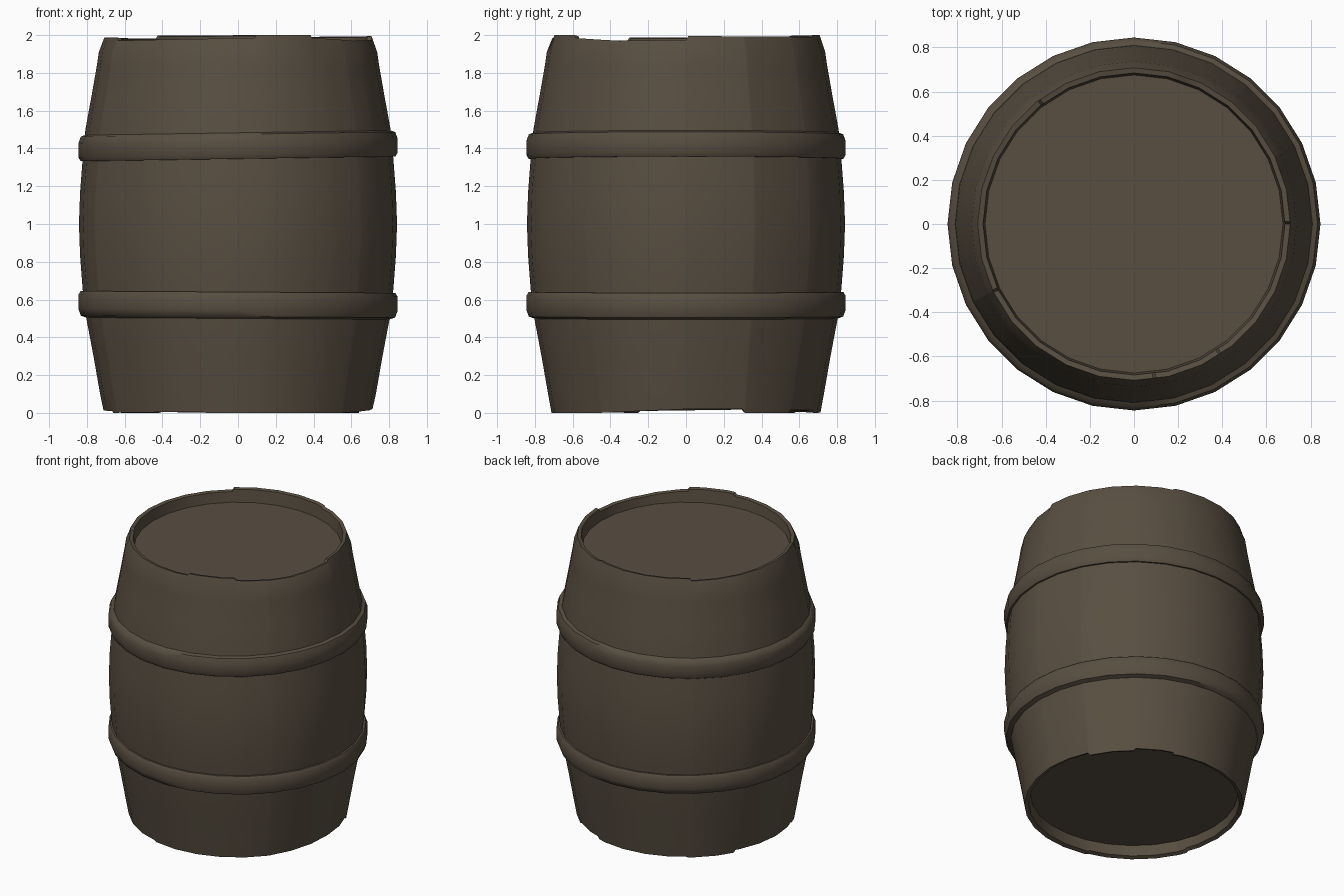
import bpy, bmesh, math

cube = bpy.data.objects.get("Cube")
if cube:
    bpy.data.objects.remove(cube)

SIDES = 28
STEP = 360 / SIDES

wood = bpy.data.materials.new("dark_brown_wood")
wood.use_nodes = True
wood.diffuse_color = (0.098, 0.077, 0.053, 1)
wood.node_tree.nodes["Principled BSDF"].inputs["Base Color"].default_value = wood.diffuse_color

# Uneven worn rims: (angle in degrees, edge shift in z)
TOP_WEAR = [(0, -.025), (1, -.005), (71, -.01), (72, 0), (127, -.002), (128, -.018),
            (205, -.012), (206, -.03), (277, -.015), (278, 0), (303, 0),
            (304, -.015), (330, -.03), (360, -.025)]
BOTTOM_WEAR = [(0, .02), (25, .02), (26, 0), (50, 0), (51, .015), (71, .015), (72, 0),
               (125, .004), (126, 0), (151, 0), (152, .018), (200, .01), (201, 0),
               (255, .006), (256, 0), (320, 0), (360, .02)]


def wear_at(table, angle):
    for (a0, w0), (a1, w1) in zip(table, table[1:]):
        if a0 <= angle <= a1:
            return w0 + (w1 - w0) * (angle - a0) / (a1 - a0)
    return 0


def facet_radius(r, angle):
    """Keep extra points on the flat sides of the polygon."""
    off = angle % STEP - STEP / 2
    return r * math.cos(math.radians(STEP / 2)) / math.cos(math.radians(off))


def lathe(name, profile, closed=False, tilt=0, angles=None, sharp=40):
    """Revolve (radius, z, wear table) points; open profiles get end caps."""
    bm = bmesh.new()
    angles = angles or [i * STEP for i in range(SIDES)]
    rings = []
    for r, z, wear in profile:
        ring = []
        for a in angles:
            rr, t = facet_radius(r, a), math.radians(a)
            x, y = rr * math.cos(t), rr * math.sin(t)
            dz = wear_at(wear, a) if wear else 0
            ring.append(bm.verts.new((x, y, z + dz + tilt * x)))
        rings.append(ring)
    pairs = list(zip(rings, rings[1:]))
    if closed:
        pairs.append((rings[-1], rings[0]))
    else:
        bm.faces.new(rings[0])
        bm.faces.new(rings[-1])
    n = len(angles)
    for low, high in pairs:
        for i in range(n):
            j = (i + 1) % n
            bm.faces.new((low[i], low[j], high[j], high[i]))
    bmesh.ops.recalc_face_normals(bm, faces=bm.faces)
    mesh = bpy.data.meshes.new(name)
    bm.to_mesh(mesh)
    bm.free()
    mesh.materials.append(wood)
    obj = bpy.data.objects.new(name, mesh)
    bpy.context.collection.objects.link(obj)
    bpy.ops.object.select_all(action='DESELECT')
    obj.select_set(True)
    bpy.context.view_layer.objects.active = obj
    bpy.ops.object.shade_smooth_by_angle(angle=math.radians(sharp))
    return obj


# Barrel body with recessed lids and chipped rims
body = [(.675, .085, None), (.685, .01, BOTTOM_WEAR), (.712, 0, BOTTOM_WEAR),
        (.73, .1, None), (.765, .3, None), (.803, .5, None), (.822, .65, None),
        (.836, .83, None), (.842, 1, None), (.836, 1.17, None), (.822, 1.35, None),
        (.808, 1.5, None), (.775, 1.68, None), (.747, 1.84, None), (.737, 1.91, None),
        (.708, 2, TOP_WEAR), (.684, 1.995, TOP_WEAR), (.675, 1.905, None)]
extra = [a for a, _ in TOP_WEAR + BOTTOM_WEAR if a < 360]
regular = [round(i * STEP, 4) for i in range(SIDES)]
lathe("barrel_body", body, angles=sorted(set(regular + extra)))

# Two raised hoops, the lower one mirrored
hoop = [(.79, .345), (.833, .345), (.845, .365), (.845, .44), (.832, .475), (.79, .49)]
lathe("upper_hoop", [(r, 1 + h, None) for r, h in hoop], closed=True, tilt=.015, sharp=50)
lathe("lower_hoop", [(r, .985 - h, None) for r, h in hoop], closed=True, tilt=-.006, sharp=50)
